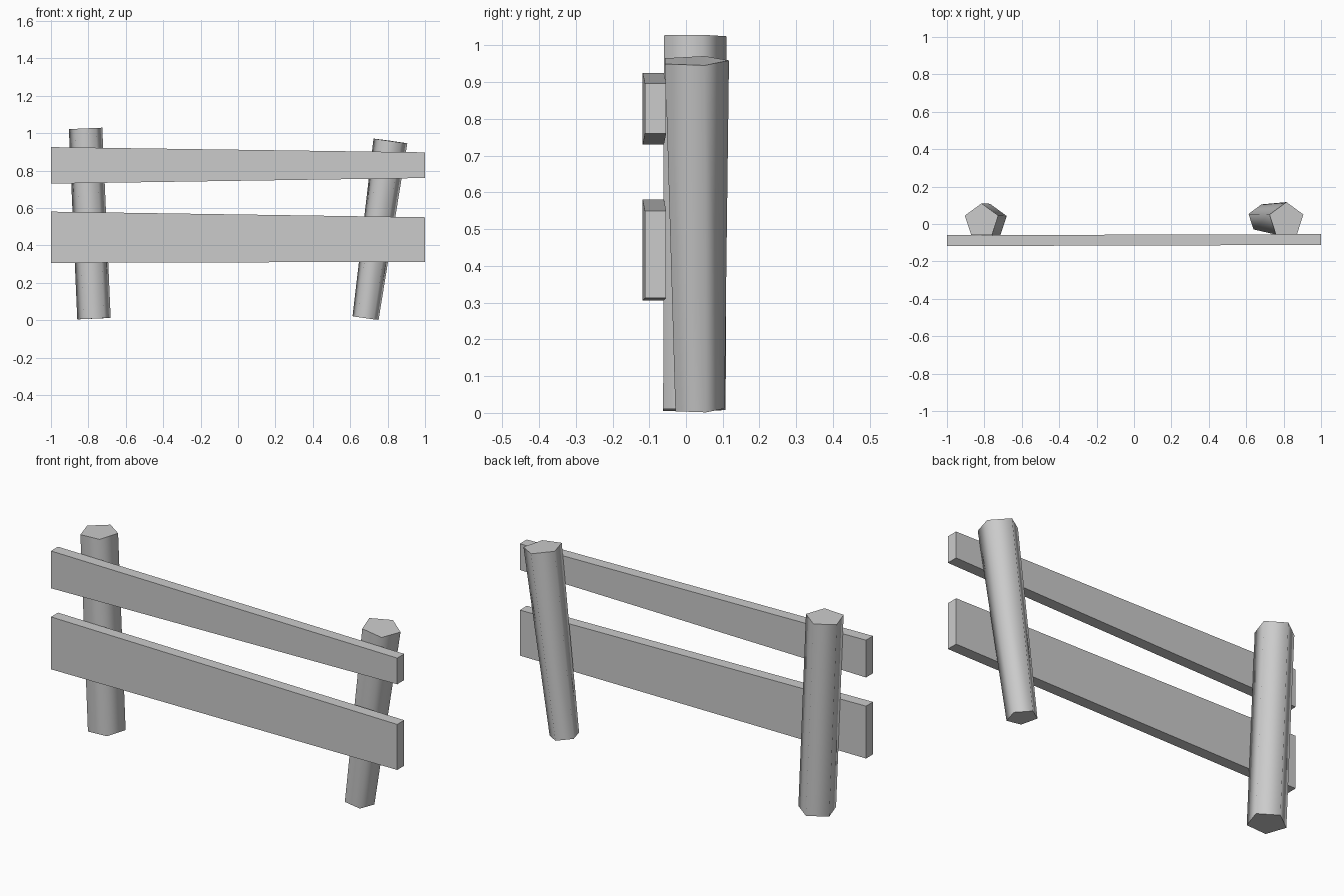
import bpy, bmesh
from math import pi
from mathutils import Vector, Matrix

cube = bpy.data.objects.get("Cube")
if cube:
    bpy.data.objects.remove(cube, do_unlink=True)

# Single grey material
grey = bpy.data.materials.new("weathered_grey")
grey.use_nodes = True
colour = (0.6, 0.6, 0.6, 1)
grey.diffuse_color = colour
grey.node_tree.nodes["Principled BSDF"].inputs["Base Color"].default_value = colour


def finish(name, bm):
    bmesh.ops.recalc_face_normals(bm, faces=bm.faces)
    mesh = bpy.data.meshes.new(name)
    bm.to_mesh(mesh)
    bm.free()
    mesh.materials.append(grey)
    obj = bpy.data.objects.new(name, mesh)
    bpy.context.collection.objects.link(obj)
    return obj


def post(name, foot, head, foot_radius, head_radius):
    """Leaning five-sided post with rounded shading and flat ends."""
    foot, head = Vector(foot), Vector(head)
    axis = head - foot
    tilt = Vector((0, 0, 1)).rotation_difference(axis).to_matrix().to_4x4()
    place = Matrix.Translation((foot + head) / 2) @ tilt @ Matrix.Rotation(pi / 2, 4, "Z")
    bm = bmesh.new()
    # Point one corner of the pentagon to the back
    bmesh.ops.create_cone(bm, cap_ends=True, segments=5, radius1=foot_radius,
                          radius2=head_radius, depth=axis.length)
    corner = max(bm.verts, key=lambda v: v.co.z * 10 + v.co.x).co
    turn = Matrix.Rotation(-Vector((corner.x, corner.y)).angle_signed(Vector((1, 0))), 4, "Z")
    bm.transform(place @ turn)
    for face in bm.faces:
        face.smooth = len(face.verts) == 4
    for edge in bm.edges:
        edge.smooth = all(f.smooth for f in edge.link_faces)
    return finish(name, bm)


def plank(name, left_end, right_end, thickness=0.058):
    """Board between two ends, each given as x, front y, bottom z, top z."""
    bm = bmesh.new()
    bmesh.ops.create_cube(bm, size=1)
    for v in bm.verts:
        x, front, low, high = right_end if v.co.x > 0 else left_end
        v.co = (x, front + (thickness if v.co.y > 0 else 0), high if v.co.z > 0 else low)
    return finish(name, bm)


# Posts
post("right_post", (-0.77, 0.014, 0.008), (-0.815, 0.016, 1.025), 0.094, 0.094)
post("left_post", (0.682, 0.031, 0.011), (0.815, 0.021, 0.958), 0.074, 0.096)

# Boards
plank("upper_board", (-1, -0.118, 0.73, 0.925), (1, -0.112, 0.76, 0.897))
plank("lower_board", (-1, -0.118, 0.306, 0.58), (1, -0.112, 0.312, 0.55))
